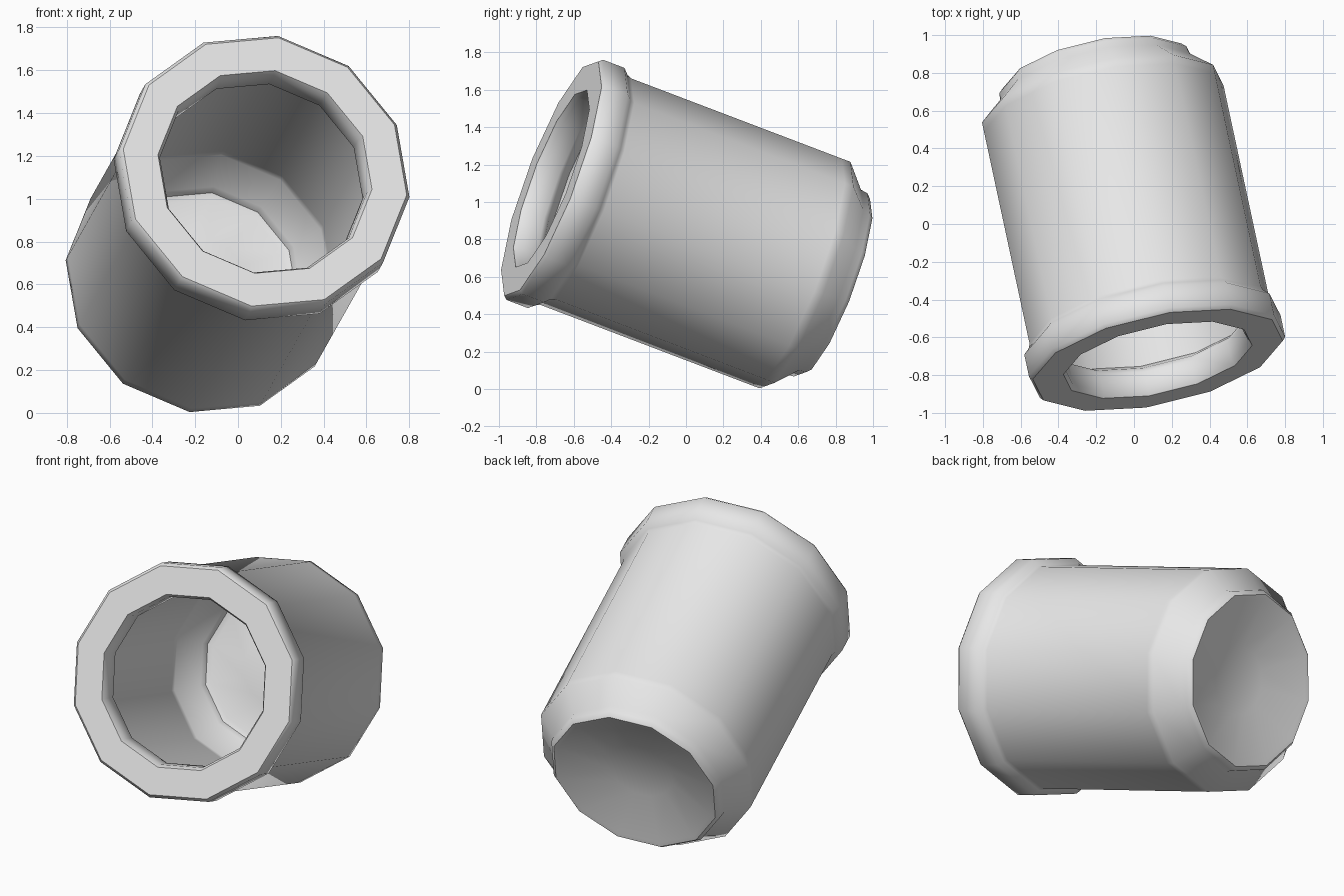
import bpy
import bmesh
import math
from mathutils import Vector

cube = bpy.data.objects.get("Cube")
if cube:
    bpy.data.objects.remove(cube, do_unlink=True)

SIDES = 12
PHASE = math.radians(-9.7)

# Tilted frame: the axis points out of the mouth of the cup
mouth = Vector((0.126, -0.72, 1.125))
axis = Vector((0.197, -0.917, 0.349)).normalized()
across = Vector((-axis.y, axis.x, 0)).normalized()
upward = axis.cross(across)


def make_material(name, value):
    mat = bpy.data.materials.new(name)
    mat.use_nodes = True
    colour = (value, value, value, 1)
    mat.diffuse_color = colour
    mat.node_tree.nodes["Principled BSDF"].inputs["Base Color"].default_value = colour
    return mat


def lathe(name, profile, mat):
    """Revolve (radius, depth below mouth) points and cap both ends."""
    bm = bmesh.new()
    rings = []
    for radius, depth in profile:
        ring = []
        for i in range(SIDES):
            t = PHASE + math.tau * i / SIDES
            spoke = across * math.cos(t) + upward * math.sin(t)
            ring.append(bm.verts.new(mouth + spoke * radius - axis * depth))
        rings.append(ring)
    for a, b in zip(rings, rings[1:]):
        for i in range(SIDES):
            j = (i + 1) % SIDES
            bm.faces.new((a[i], a[j], b[j], b[i]))
    bm.faces.new(rings[0])
    bm.faces.new(rings[-1])
    bmesh.ops.recalc_face_normals(bm, faces=bm.faces)
    mesh = bpy.data.meshes.new(name)
    bm.to_mesh(mesh)
    bm.free()
    mesh.materials.append(mat)
    obj = bpy.data.objects.new(name, mesh)
    bpy.context.collection.objects.link(obj)
    bpy.ops.object.select_all(action="DESELECT")
    obj.select_set(True)
    bpy.context.view_layer.objects.active = obj
    bpy.ops.object.shade_smooth_by_angle(angle=math.radians(50))
    return obj


# Dished underside, foot ring and shoulder
underside = [(0.2, 1.56), (0.48, 1.65), (0.505, 1.655), (0.53, 1.63), (0.535, 1.59)]
# Straight outer wall
outer_wall = [(0.655, 1.48), (0.655, 1.43), (0.655, 0.2)]
# Thick collar with softened edges and an inner lip
collar = [(0.665, 0.175), (0.695, 0.145), (0.695, 0.02), (0.678, 0), (0.66, 0),
          (0.53, 0), (0.512, 0), (0.497, 0.03), (0.493, 0.13), (0.51, 0.16)]
# Hollow interior and raised floor
interior = [(0.585, 0.2), (0.585, 1.27), (0.585, 1.32), (0.465, 1.43),
            (0.45, 1.47), (0.42, 1.48), (0.2, 1.44)]

grey = make_material("light grey", 0.8)
lathe("cup", underside + outer_wall + collar + interior, grey)
